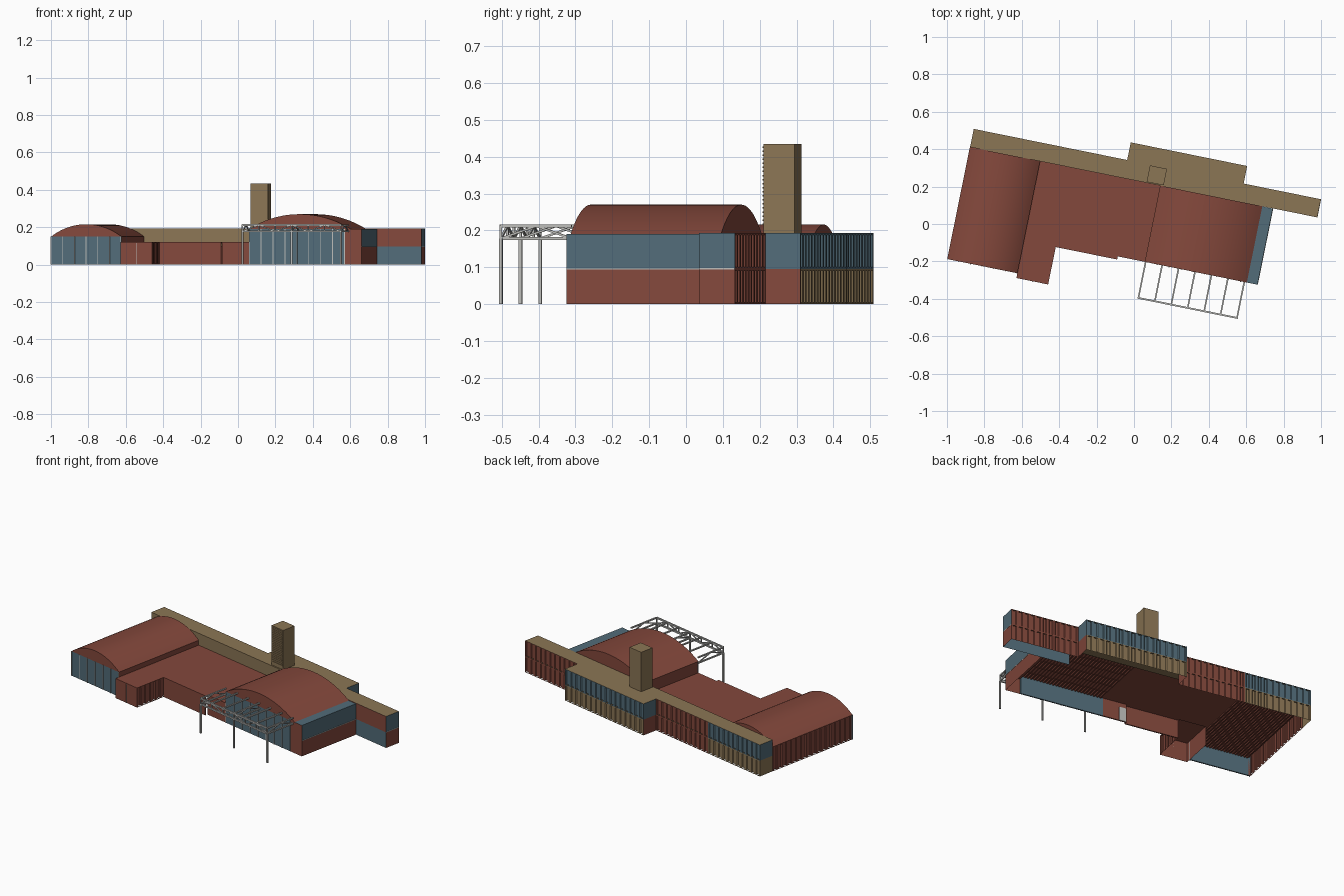
import bpy, math
from mathutils import Vector

if "Cube" in bpy.data.objects:
    bpy.data.objects.remove(bpy.data.objects["Cube"])

ROT = math.radians(-11.45)   # whole building is turned on its site
SHIFT_Y = -0.007


def material(name, rgb):
    m = bpy.data.materials.new(name)
    m.diffuse_color = (*rgb, 1)
    m.use_nodes = True
    m.node_tree.nodes["Principled BSDF"].inputs["Base Color"].default_value = m.diffuse_color
    return m


RED = material("red_steel", (0.23, 0.065, 0.045))
BLUE = material("blue_steel", (0.085, 0.15, 0.19))
TAN = material("tan_steel", (0.26, 0.18, 0.09))
GREY = material("light_grey", (0.5, 0.5, 0.48))
MATS = [RED, BLUE, TAN, GREY]


def make(name, verts, faces, fmats):
    me = bpy.data.meshes.new(name)
    me.from_pydata(verts, [], faces)
    for m in MATS:
        me.materials.append(m)
    for p, m in zip(me.polygons, fmats):
        p.material_index = MATS.index(m)
    ob = bpy.data.objects.new(name, me)
    ob.rotation_euler.z = ROT
    ob.location.y = SHIFT_Y
    bpy.context.collection.objects.link(ob)
    return ob


class Geo:
    """Collects prisms and bars into one object; a None material leaves a side open."""
    def __init__(self):
        self.v, self.f, self.m = [], [], []

    def face(self, idx, mat):
        if mat:
            self.f.append(tuple(idx))
            self.m.append(mat)

    def prism(self, ring, mats, z0, z1, top, bottom):
        n, b = len(ring), len(self.v)
        self.v += [(x, y, z) for z in (z0, z1) for x, y in ring]
        for i in range(n):
            j = (i + 1) % n
            self.face((b + i, b + j, b + n + j, b + n + i), mats[i])
        self.face([b + i for i in reversed(range(n))], bottom)
        self.face([b + n + i for i in range(n)], top)

    def box(self, u0, u1, v0, v1, z0, z1, mat):
        self.prism([(u0, v0), (u1, v0), (u1, v1), (u0, v1)], [mat] * 4, z0, z1, mat, mat)

    def bar(self, a, c, r, mat=GREY):
        a, c = Vector(a), Vector(c)
        d = (c - a).normalized()
        s = d.cross(Vector((0, 0, 1)) if abs(d.z) < 0.95 else Vector((1, 0, 0))).normalized() * r
        t = d.cross(s)
        b = len(self.v)
        for p in (a, c):
            self.v += [tuple(p + s + t), tuple(p - s + t), tuple(p - s - t), tuple(p + s - t)]
        for f in [(0, 1, 2, 3), (7, 6, 5, 4), (0, 4, 5, 1), (1, 5, 6, 2), (2, 6, 7, 3), (3, 7, 4, 0)]:
            self.face([b + i for i in f], mat)

    def done(self, name):
        return make(name, self.v, self.f, self.m)


def box(name, *a):
    g = Geo()
    g.box(*a)
    return g.done(name)


def container(name, u0, u1, v0, v1, z0, z1, mats, top, ribs="back", d=0.005):
    """Open-bottomed box, mats = front, right, back, left; named sides are ribbed."""
    g = Geo()
    rail = 0.005
    c = [(u0, v0), (u1, v0), (u1, v1), (u0, v1)]
    g.prism(c, mats, z0, z0 + rail, None, None)
    g.prism(c, mats, z1 - rail, z1, top, None)
    ring, rm = [], []
    for k, side in enumerate(("front", "right", "back", "left")):
        (ax, ay), (bx, by) = c[k], c[(k + 1) % 4]
        L = math.hypot(bx - ax, by - ay)
        dx, dy = (bx - ax) / L, (by - ay) / L
        prof = [(0, 0)]
        if side in ribs and mats[k]:
            n = max(3, round(L / 0.038))
            w = L / n
            for i in range(n):
                prof += [((i + q) * w, e) for q, e in ((0.2, 0), (0.3, d), (0.7, d), (0.8, 0))]
        for s, e in prof:
            ring.append((ax + dx * s - dy * e, ay + dy * s + dx * e))
            rm.append(mats[k])
    g.prism(ring, rm, z0 + rail, z1 - rail, None, None)
    return g.done(name)


def barrel_roof(name, u0, u1, v0, v1, z, h, n=24):
    c = (u1 - u0) / 2
    R = (c * c + h * h) / (2 * h)
    a = math.asin(c / R)
    prof = []
    for i in range(n + 1):
        t = -a + 2 * a * i / n
        prof.append(((u0 + u1) / 2 + R * math.sin(t), z + h - R + R * math.cos(t)))
    m = len(prof)
    verts = [(x, y, zz) for y in (v0, v1) for x, zz in prof]
    faces = [(i, m + i, m + i + 1, i + 1) for i in range(m - 1)]
    faces += [tuple(range(m)), tuple(reversed(range(m, 2 * m)))]
    ob = make(name, verts, faces, [RED] * len(faces))
    ob.data.flip_normals()
    bpy.ops.object.select_all(action='DESELECT')
    ob.select_set(True)
    bpy.context.view_layer.objects.active = ob
    bpy.ops.object.shade_smooth_by_angle(angle=math.radians(30))


def ribbed_ceiling(name, u0, u1, v0, v1, z, n):
    w = (u1 - u0) / n
    prof = [(u0 + (i + q) * w, z - e) for i in range(n)
            for q, e in ((0, 0), (0.3, 0), (0.45, 0.005), (0.85, 0.005))] + [(u1, z)]
    m = len(prof)
    verts = [(x, y, zz) for y in (v0, v1) for x, zz in prof]
    make(name, verts, [(i, m + i, m + i + 1, i + 1) for i in range(m - 1)], [RED] * (m - 1))


def panel_front(name, u0, u1, v, z1, n):
    g = Geo()
    g.box(u0, u1, v, v + 0.008, 0, z1, BLUE)
    for i in range(n + 1):
        u = u0 + (u1 - u0) * i / n
        g.box(u - 0.002, u + 0.002, v - 0.003, v, 0, z1, GREY)
    g.done(name)


H, M = 0.193, 0.096        # top of the stacked rows, and mid level
V0, V1, V2 = 0.236, 0.335, 0.431

# Long rear row: stacked containers, open to the halls below
rows = [("left", -0.942, -0.525, (None, None, TAN, TAN), (TAN, None, BLUE, BLUE)),
        ("centre", -0.525, -0.105, (None, None, RED, None), (TAN, None, RED, None)),
        ("middle", -0.105, 0.53, (None, None, None, None), (TAN, None, None, None)),
        ("right", 0.53, 0.952, (BLUE, RED, RED, None), (RED, BLUE, RED, None))]
for nm, a, b, low, up in rows:
    container(f"rear_row_{nm}_lower", a, b, V0, V1, 0, M, low, TAN)
    container(f"rear_row_{nm}_upper", a, b, V0, V1, M, H, up, TAN)

# Second rear row
for i, (a, b) in enumerate(((-0.105, 0.2125), (0.2125, 0.53))):
    lft, rgt, bl = (RED, None, BLUE) if i == 0 else (None, RED, None)
    container(f"back_bay_lower_{i}", a, b, V1, V2, 0, M, (None, rgt, TAN, lft), TAN)
    container(f"back_bay_upper_{i}", a, b, V1, V2, M, H, (None, rgt and BLUE, BLUE, bl), TAN)

# Tower with louvres on its front
box("tower", 0.02, 0.113, 0.244, 0.331, H, 0.435, TAN)
g = Geo()
for i in range(20):
    z = 0.215 + i * 0.011
    g.box(0.024, 0.109, 0.241, 0.244, z, z + 0.004, TAN)
g.done("tower_louvres")

# Left hall
panel_front("left_hall_front", -0.943, -0.562, -0.375, 0.15, 6)
container("left_hall_wall", -0.943, -0.931, -0.367, 0.235, 0, 0.15, (RED, None, RED, RED), RED, "left")
box("left_hall_inner_wall", -0.57, -0.56, -0.375, 0.236, 0.113, 0.15, RED)
ribbed_ceiling("left_hall_ceiling", -0.931, -0.57, -0.367, 0.236, 0.113, 20)
barrel_roof("left_hall_roof", -0.943, -0.56, -0.375, 0.236, 0.15, 0.066)

# Middle hall: flat roof, front walls and door
box("middle_roof", -0.562, 0.098, -0.18, 0.236, 0.113, 0.12, RED)
box("middle_roof_front_strip", -0.39, -0.052, -0.197, -0.18, 0.113, 0.12, RED)
box("middle_front_left", -0.387, -0.052, -0.197, -0.189, 0, 0.113, RED)
box("middle_front_right", -0.052, 0.098, -0.18, -0.172, 0, 0.113, RED)
box("middle_door", -0.045, -0.005, -0.172, -0.169, 0, 0.085, GREY)

# Entrance annex
container("front_annex", -0.56, -0.387, -0.401, -0.18, 0, 0.12, (RED, RED, None, RED), RED, "right")
box("annex_door_post", -0.475, -0.472, -0.404, -0.401, 0, 0.115, GREY)

# Right hall
panel_front("right_hall_front", 0.098, 0.618, -0.18, 0.19, 8)
box("right_hall_inner_wall", 0.095, 0.103, -0.172, 0.236, 0.113, 0.19, RED)
ribbed_ceiling("right_hall_ceiling", 0.103, 0.62, -0.172, 0.236, 0.113, 26)
container("right_side_lower", 0.618, 0.71, -0.18, 0.235, 0, 0.095, (RED, RED, None, None), RED, "")
container("right_side_upper", 0.618, 0.71, -0.18, 0.235, 0.095, 0.19, (RED, BLUE, BLUE, None), BLUE, "")
barrel_roof("right_hall_roof", 0.095, 0.652, -0.18, 0.236, 0.19, 0.08)

# Light trim between the stacked levels on the right side
box("right_side_trim", 0.71, 0.712, -0.18, 0.235, 0.0935, 0.0965, GREY)
box("rear_row_end_trim", 0.952, 0.953, V0, V1, 0.0945, 0.0975, GREY)

# Canopy of lattice beams on three posts
U0, U1, VF, VB, ZB, ZT = 0.1, 0.638, -0.376, -0.18, 0.178, 0.212
g = Geo()
for z in (ZB, ZT):
    g.bar((U0, VF, z), (U1, VF, z), 0.0045)
for i in range(7):
    u = U0 + (U1 - U0) * i / 6
    g.bar((u, VF, ZT), (u, VB, ZT), 0.004)
    g.bar((u, VF, ZB), (u, VF, ZT), 0.003)
    if i in (0, 3, 6):
        vm = (VF + VB) / 2
        g.bar((u, VF, ZB), (u, VB, ZB), 0.004)
        g.bar((u, VF, ZB), (u, vm, ZT), 0.003)
        g.bar((u, vm, ZT), (u, VB, ZB), 0.003)
for k in range(6):
    ua, ub = (U0 + (U1 - U0) * q / 6 for q in (k, k + 1))
    za, zb = (ZB, ZT) if k % 2 == 0 else (ZT, ZB)
    g.bar((ua, VF, za), (ub, VF, zb), 0.003)
g.done("canopy_lattice")
g = Geo()
for u in (U0, (U0 + U1) / 2, U1):
    g.bar((u, VF, 0), (u, VF, ZB), 0.0045)
g.done("canopy_posts")
